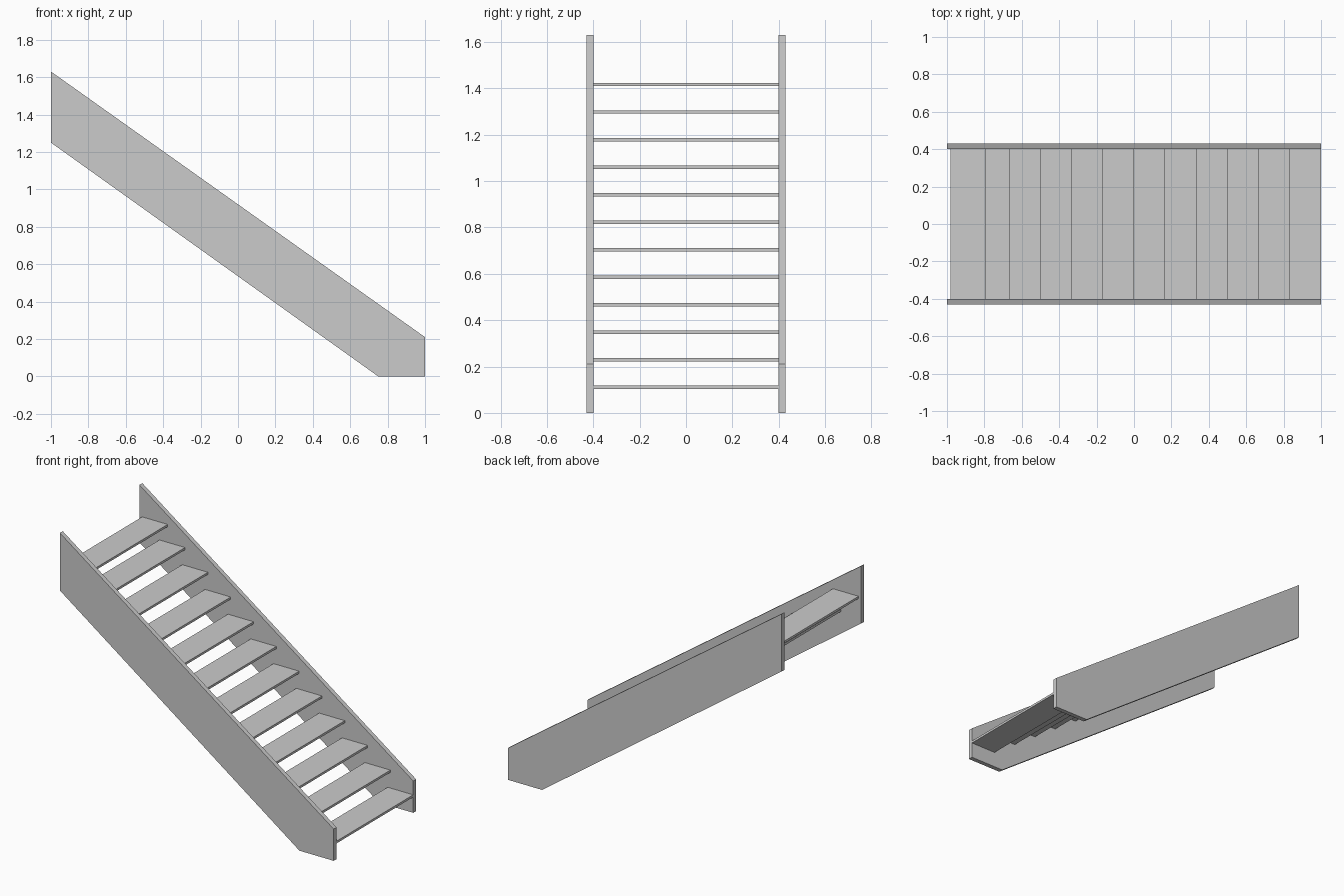
import bpy
import bmesh

cube = bpy.data.objects.get("Cube")
if cube:
    bpy.data.objects.remove(cube, do_unlink=True)

grey = bpy.data.materials.new("light_grey")
grey.use_nodes = True
colour = (0.6, 0.6, 0.6, 1)
grey.diffuse_color = colour
grey.node_tree.nodes["Principled BSDF"].inputs["Base Color"].default_value = colour


def extrude_profile(name, profile, y0, y1):
    """Extrude an (x, z) outline along y from y0 to y1."""
    bm = bmesh.new()
    face = bm.faces.new([bm.verts.new((x, y0, z)) for x, z in profile])
    result = bmesh.ops.extrude_face_region(bm, geom=[face])
    moved = [g for g in result["geom"] if isinstance(g, bmesh.types.BMVert)]
    bmesh.ops.translate(bm, verts=moved, vec=(0, y1 - y0, 0))
    bmesh.ops.recalc_face_normals(bm, faces=bm.faces)
    mesh = bpy.data.meshes.new(name)
    bm.to_mesh(mesh)
    bm.free()
    mesh.materials.append(grey)
    obj = bpy.data.objects.new(name, mesh)
    bpy.context.collection.objects.link(obj)
    return obj


# Sloping side boards
INNER, OUTER = 0.40, 0.43
board = [(-1, 1.25), (-1, 1.63), (1, 0.21), (1, 0), (0.75, 0)]
extrude_profile("front_stringer", board, -OUTER, -INNER)
extrude_profile("back_stringer", board, INNER, OUTER)

# Open treads, the top one set slightly forward
COUNT, RISE, RUN = 12, 0.1187, 1 / 6
DEPTH, THICK = 0.187, 0.015
for i in range(COUNT):
    nose = 1 - i * RUN
    if i == COUNT - 1:
        nose += 0.04
    top = (i + 1) * RISE
    back, low = nose - DEPTH, top - THICK
    outline = [(back, low), (nose, low), (nose, top), (back, top)]
    extrude_profile(f"tread_{i + 1}", outline, -INNER, INNER)
